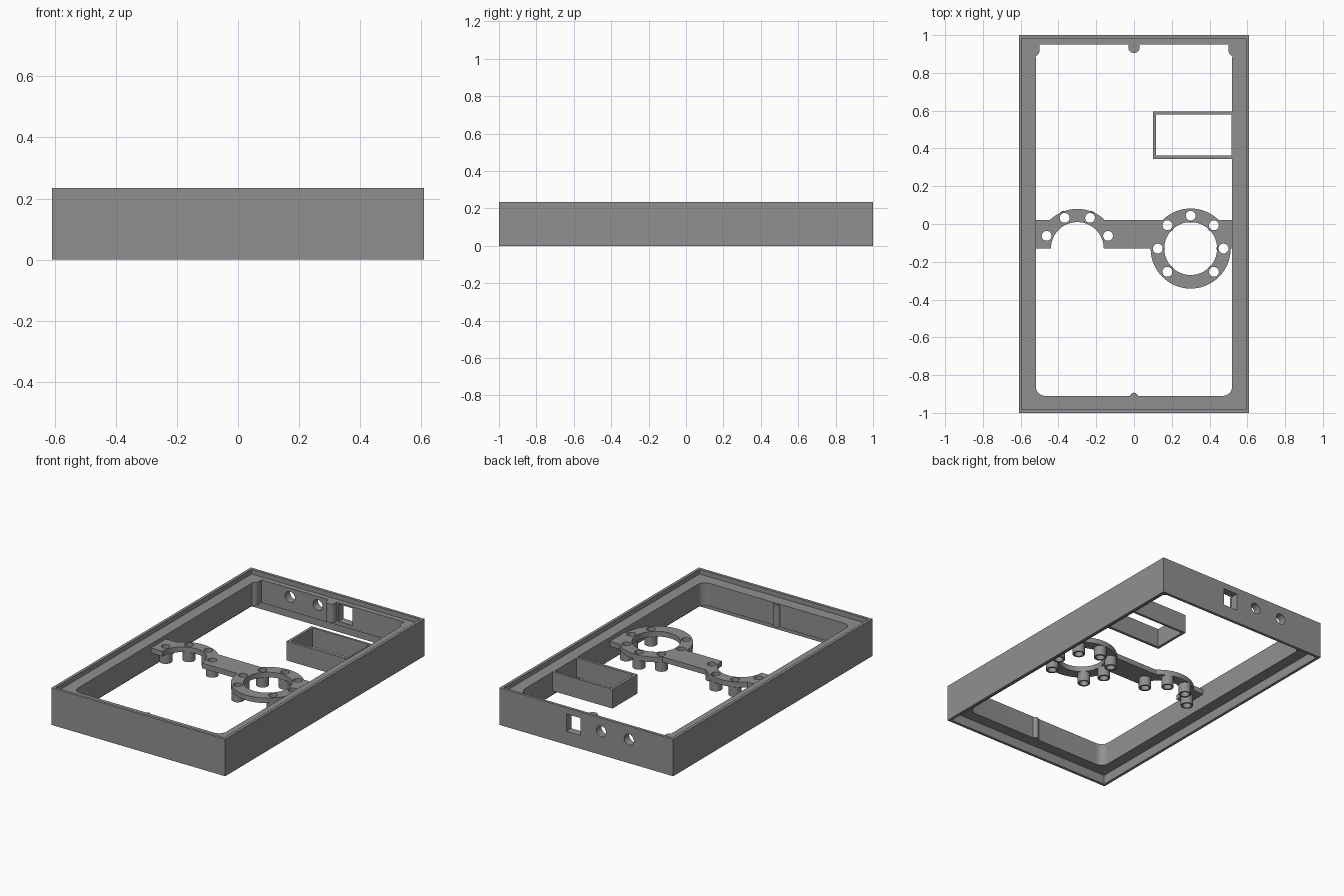
import bpy, bmesh, math

if "Cube" in bpy.data.objects:
    bpy.data.objects.remove(bpy.data.objects["Cube"])

grey = bpy.data.materials.new("plain_grey")
grey.diffuse_color = (0.28, 0.28, 0.28, 1)
grey.use_nodes = True
grey.node_tree.nodes["Principled BSDF"].inputs["Base Color"].default_value = grey.diffuse_color


def prism(name, pts, z0, z1):
    """Extrude a closed outline between two heights."""
    bm = bmesh.new()
    face = bm.faces.new([bm.verts.new((x, y, z0)) for x, y in pts])
    out = bmesh.ops.extrude_face_region(bm, geom=[face])
    for v in out["geom"]:
        if isinstance(v, bmesh.types.BMVert):
            v.co.z = z1
    bmesh.ops.recalc_face_normals(bm, faces=bm.faces)
    me = bpy.data.meshes.new(name)
    bm.to_mesh(me)
    bm.free()
    me.materials.append(grey)
    ob = bpy.data.objects.new(name, me)
    bpy.context.collection.objects.link(ob)
    return ob


def rect(x0, x1, y0, y1):
    return [(x0, y0), (x1, y0), (x1, y1), (x0, y1)]


def arc(cx, cy, r, a0, a1, n=12):
    return [(cx + r * math.cos(math.radians(a0 + (a1 - a0) * i / n)),
             cy + r * math.sin(math.radians(a0 + (a1 - a0) * i / n))) for i in range(n + 1)]


def circle(cx, cy, r, n=32):
    return arc(cx, cy, r, 0, 360, n)[:-1]


def boolean(ob, others, op):
    """Apply booleans and remove the helper objects."""
    bpy.context.view_layer.objects.active = ob
    for c in others:
        c.hide_render = True
        m = ob.modifiers.new("bool", "BOOLEAN")
        m.operation, m.solver, m.object = op, "EXACT", c
        bpy.ops.object.modifier_apply(modifier=m.name)
        bpy.data.objects.remove(c, do_unlink=True)


def smooth(ob):
    bpy.ops.object.select_all(action="DESELECT")
    ob.select_set(True)
    bpy.context.view_layer.objects.active = ob
    bpy.ops.object.shade_smooth_by_angle(angle=math.radians(30))


# Outer frame with a rebate above and a deeper recess below
frame = prism("frame", rect(-0.61, 0.61, -1, 1), 0, 0.235)
right = arc(0.47, -0.86, 0.05, -90, 0, 8) + arc(0.535, 0.92, 0.035, 250, 180, 6) + [(0.5, 0.95)]
right.insert(9, (0.52, 0.885))
opening = right + [(-x, y) for x, y in reversed(right)]
cuts = [prism("cut_rebate", rect(-0.592, 0.592, -0.982, 0.982), 0.205, 0.3),
        prism("cut_recess", rect(-0.592, 0.592, -0.982, 0.982), -0.1, 0.06),
        prism("cut_opening", opening, -0.2, 0.4),
        prism("cut_switch", rect(0.04, 0.14, 0.9, 1.1), 0.085, 0.195)]
# Round sockets in the back wall
for x in (-0.3, -0.105):
    c = prism("cut_socket", circle(0, 0, 0.034), -0.1, 0.1)
    c.rotation_euler = (math.pi / 2, 0, 0)
    c.location = (x, 1, 0.15)
    cuts.append(c)
# Blind screw holes in the underside shelf
for x in (-0.56, 0.56):
    for y in (-0.945, 0):
        cuts.append(prism("cut_screw", circle(x, y, 0.01, 12), 0.03, 0.13))
bpy.context.view_layer.update()
boolean(frame, cuts, "DIFFERENCE")
smooth(frame)

# Lugs on the front and back walls
smooth(prism("back_lug", [(0.03, 0.955), (-0.03, 0.955)] + arc(0, 0.935, 0.03, 180, 360), 0.085, 0.205))
smooth(prism("front_lug", arc(0, -0.915, 0.022, 0, 180), 0.06, 0.2))

# Open battery box
box = prism("battery_box", rect(0.1, 0.525, 0.345, 0.595), 0.085, 0.207)
boolean(box, [prism("cut_box", rect(0.117, 0.515, 0.363, 0.58), 0, 0.3)], "DIFFERENCE")

# Bridge plate with a half ring on the left and a full ring on the right
Z0, Z1, CY = 0.147, 0.18, -0.13
bridge = prism("bridge", rect(-0.525, 0.525, CY, 0.02), Z0, Z1)
boolean(bridge, [prism("half_disc", arc(-0.3, CY, 0.21, 0, 180, 32), Z0, Z1),
                 prism("disc", circle(0.3, CY, 0.212, 64), Z0, Z1)], "UNION")
posts = [(0.3 + 0.174 * math.cos(math.radians(a)), CY + 0.174 * math.sin(math.radians(a)))
         for a in (0, 45, 90, 135, 180, 225, 315)]
posts += [(-0.3 + 0.176 * math.cos(math.radians(a)), CY + 0.176 * math.sin(math.radians(a)))
          for a in (22.5, 67.5, 112.5, 157.5)]
holes = [prism("cut_ring", circle(x, CY, 0.14, 48), 0, 0.3) for x in (-0.3, 0.3)]
holes += [prism("cut_post", circle(x, y, 0.026, 24), 0, 0.3) for x, y in posts]
boolean(bridge, holes, "DIFFERENCE")
smooth(bridge)

# Hollow posts hanging under the rings
for i, (x, y) in enumerate(posts):
    post = prism("hollow_post_%d" % (i + 1), circle(x, y, 0.037, 24), 0.085, Z0)
    boolean(post, [prism("cut_bore", circle(x, y, 0.026, 24), 0, 0.3)], "DIFFERENCE")
    smooth(post)
